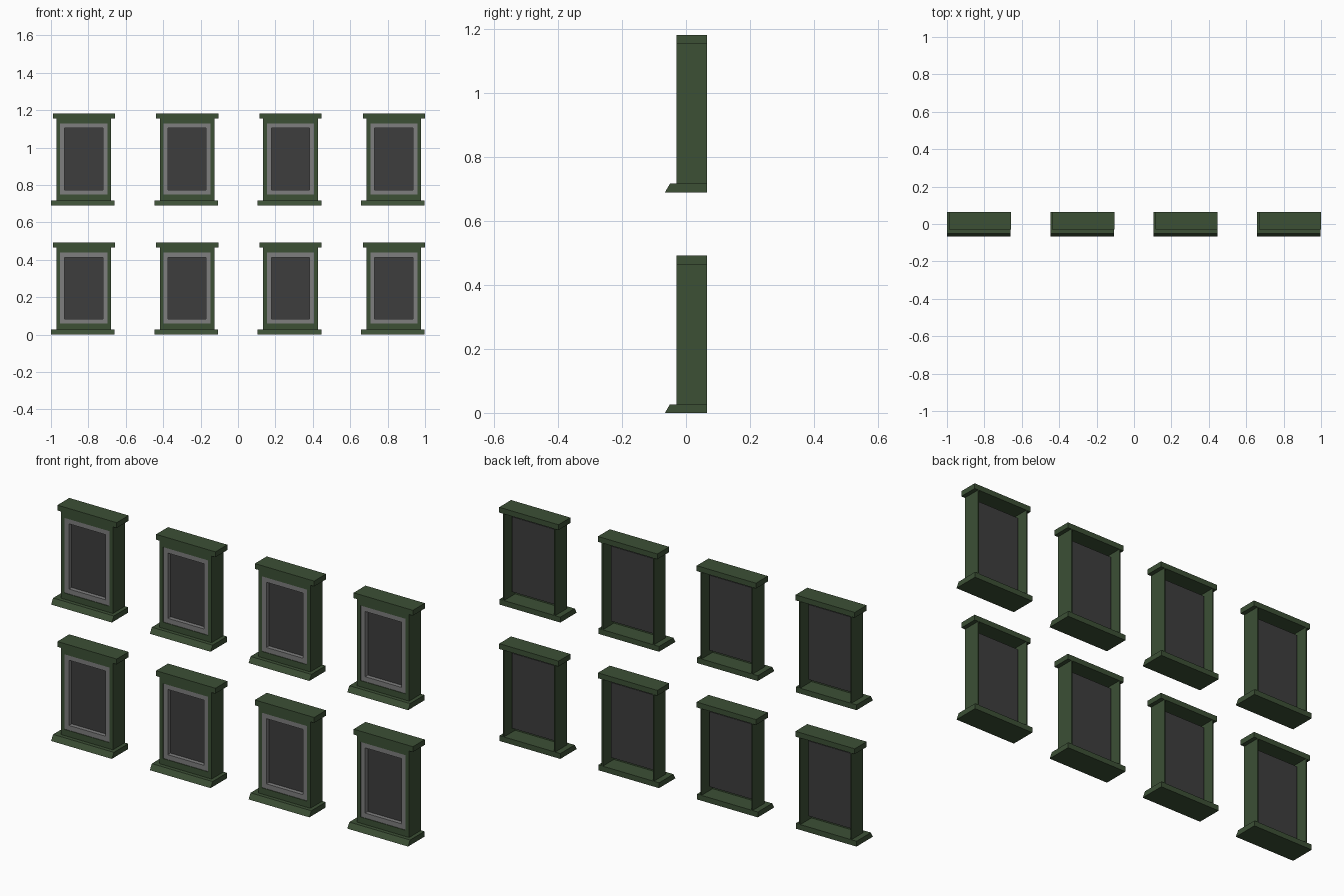
import bpy
import bmesh

cube = bpy.data.objects.get("Cube")
if cube:
    bpy.data.objects.remove(cube, do_unlink=True)


def make_material(name, rgb):
    mat = bpy.data.materials.new(name)
    mat.use_nodes = True
    mat.diffuse_color = (*rgb, 1)
    mat.node_tree.nodes["Principled BSDF"].inputs["Base Color"].default_value = (*rgb, 1)
    return mat


GREEN = make_material("dark_green_paint", (0.045, 0.08, 0.036))
GRAY = make_material("gray_frame", (0.21, 0.21, 0.21))
GLASS = make_material("dark_glass", (0.047, 0.047, 0.047))


def finish(name, bm, mat):
    bmesh.ops.recalc_face_normals(bm, faces=bm.faces)
    mesh = bpy.data.meshes.new(name)
    bm.to_mesh(mesh)
    bm.free()
    mesh.materials.append(mat)
    obj = bpy.data.objects.new(name, mesh)
    bpy.context.collection.objects.link(obj)
    return obj


def prism(name, profile, x0, x1, mat):
    """Extrude a (y, z) profile along x."""
    bm = bmesh.new()
    face = bm.faces.new([bm.verts.new((x0, y, z)) for y, z in profile])
    ext = bmesh.ops.extrude_face_region(bm, geom=[face])["geom"]
    moved = [v for v in ext if isinstance(v, bmesh.types.BMVert)]
    bmesh.ops.translate(bm, verts=moved, vec=(x1 - x0, 0, 0))
    return finish(name, bm, mat)


def box(name, x, y, z, mat):
    profile = [(y[0], z[0]), (y[1], z[0]), (y[1], z[1]), (y[0], z[1])]
    return prism(name, profile, x[0], x[1], mat)


def ring(name, outer, inner, y, mat):
    """Rectangular frame; outer and inner are (x0, x1, z0, z1)."""
    bm = bmesh.new()

    def loop(rect, depth):
        a, b, c, d = rect
        return [bm.verts.new((px, depth, pz)) for px, pz in ((a, c), (b, c), (b, d), (a, d))]

    loops = [loop(outer, y[0]), loop(inner, y[0]), loop(inner, y[1]), loop(outer, y[1])]
    for k in range(4):
        p, q = loops[k], loops[(k + 1) % 4]
        for i in range(4):
            j = (i + 1) % 4
            bm.faces.new((p[i], p[j], q[j], q[i]))
    return finish(name, bm, mat)


FRONT, BACK = -0.03, 0.065
SILL_TOP, CAP_BOTTOM, TOP = 0.027, 0.465, 0.492
WALL = 0.006


def window(cx, base):
    body = cx + 0.005
    x0, x1 = body - 0.146, body + 0.146
    opening = (body - 0.126, body + 0.126, 0.058, 0.438)
    pane = (body - 0.102, body + 0.102, 0.083, 0.413)
    parts = [
        # sill with sloping nose, and flush cap overhanging the sides
        prism("sill", [(-0.066, 0), (BACK, 0), (BACK, SILL_TOP), (-0.05, SILL_TOP)],
              cx - 0.17, cx + 0.17, GREEN),
        box("cap", (cx - 0.16, cx + 0.172), (FRONT, BACK), (CAP_BOTTOM, TOP), GREEN),
        # casing, open at the back
        ring("front_panel", (x0, x1, SILL_TOP, CAP_BOTTOM), opening,
             (FRONT, FRONT + WALL), GREEN),
        box("right_wall", (x0, x0 + WALL), (FRONT + WALL, BACK), (SILL_TOP, CAP_BOTTOM), GREEN),
        box("left_wall", (x1 - WALL, x1), (FRONT + WALL, BACK), (SILL_TOP, CAP_BOTTOM), GREEN),
        # inner frame and glazing
        ring("inner_frame", opening, pane, (FRONT + 0.003, 0.018), GRAY),
        box("glass", pane[:2], (-0.006, 0.018), pane[2:], GLASS),
        box("glass_backing", opening[:2], (0.018, 0.021), opening[2:], GLASS),
    ]
    for obj in parts:
        obj.location.z = base


# two rows of four windows
for base in (0, 0.69):
    for column in range(4):
        window(-0.83 + 0.5527 * column, base)
